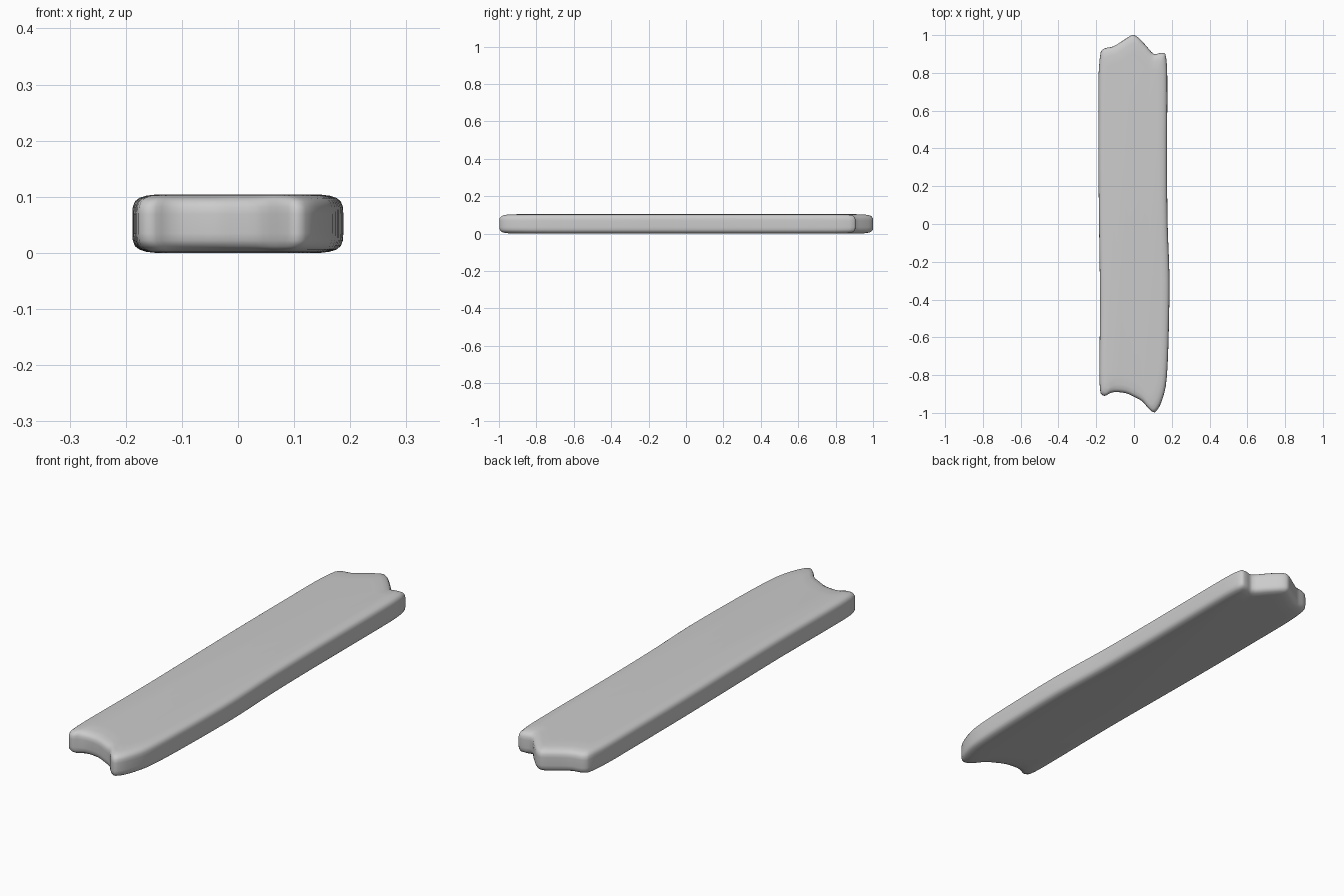
import bpy, bmesh
from mathutils import Vector

if "Cube" in bpy.data.objects:
    bpy.data.objects.remove(bpy.data.objects["Cube"])

# Worn plank outline seen from above, clockwise from the back left corner
outline = [(-.187, .80), (-.176, .91), (-.155, .93), (-.11, .94), (-.063, .968),
           (-.02, .996), (0, 1), (.025, .985), (.063, .945), (.105, .90), (.14, .905),
           (.166, .90), (.176, .80), (.175, .3), (.178, 0), (.187, -.25), (.187, -.42),
           (.18, -.7), (.168, -.86), (.14, -.955), (.11, -.997), (.08, -.98),
           (.045, -.94), (0, -.915), (-.045, -.895), (-.1, -.89), (-.127, -.896),
           (-.155, -.91), (-.177, -.895), (-.183, -.8), (-.18, -.4), (-.185, 0),
           (-.188, .3), (-.188, .6)]


def smooth_loop(points, steps=3):
    """Closed curve through the points, with limited tangents."""
    pts = [Vector(p) for p in points]
    n = len(pts)

    def tangent(i, length):
        t = pts[(i + 1) % n] - pts[i - 1]
        return t.normalized() * min(length, t.length * .5)

    result = []
    for i in range(n):
        a, b = pts[i], pts[(i + 1) % n]
        length = (b - a).length
        ta, tb = tangent(i, length), tangent((i + 1) % n, length)
        for s in range(steps):
            t = s / steps
            result.append(a * (2*t**3 - 3*t**2 + 1) + ta * (t**3 - 2*t**2 + t)
                          + b * (3*t**2 - 2*t**3) + tb * (t**3 - t**2))
    return result


# Rounded edge: height from the nearest broad face, width scale, length scale
edge = [(0, .78, .90), (.002, .87, .955), (.006, .935, .98), (.012, .975, .992),
        (.022, .996, .999), (.035, 1, 1)]
thick = .104
levels = edge + [(thick - z, sx, sy) for z, sx, sy in reversed(edge)]

# Plank body
loop = smooth_loop(outline)
bm = bmesh.new()
rings = [[bm.verts.new((p.x * sx, p.y * sy, z)) for p in loop] for z, sx, sy in levels]
n = len(loop)
for low, high in zip(rings, rings[1:]):
    for i in range(n):
        j = (i + 1) % n
        bm.faces.new((low[i], low[j], high[j], high[i]))
bm.faces.new(rings[0])
bm.faces.new(rings[-1])
bmesh.ops.recalc_face_normals(bm, faces=bm.faces)
for f in bm.faces:
    f.smooth = True
mesh = bpy.data.meshes.new("plank")
bm.to_mesh(mesh)
bm.free()
plank = bpy.data.objects.new("plank", mesh)
bpy.context.collection.objects.link(plank)
